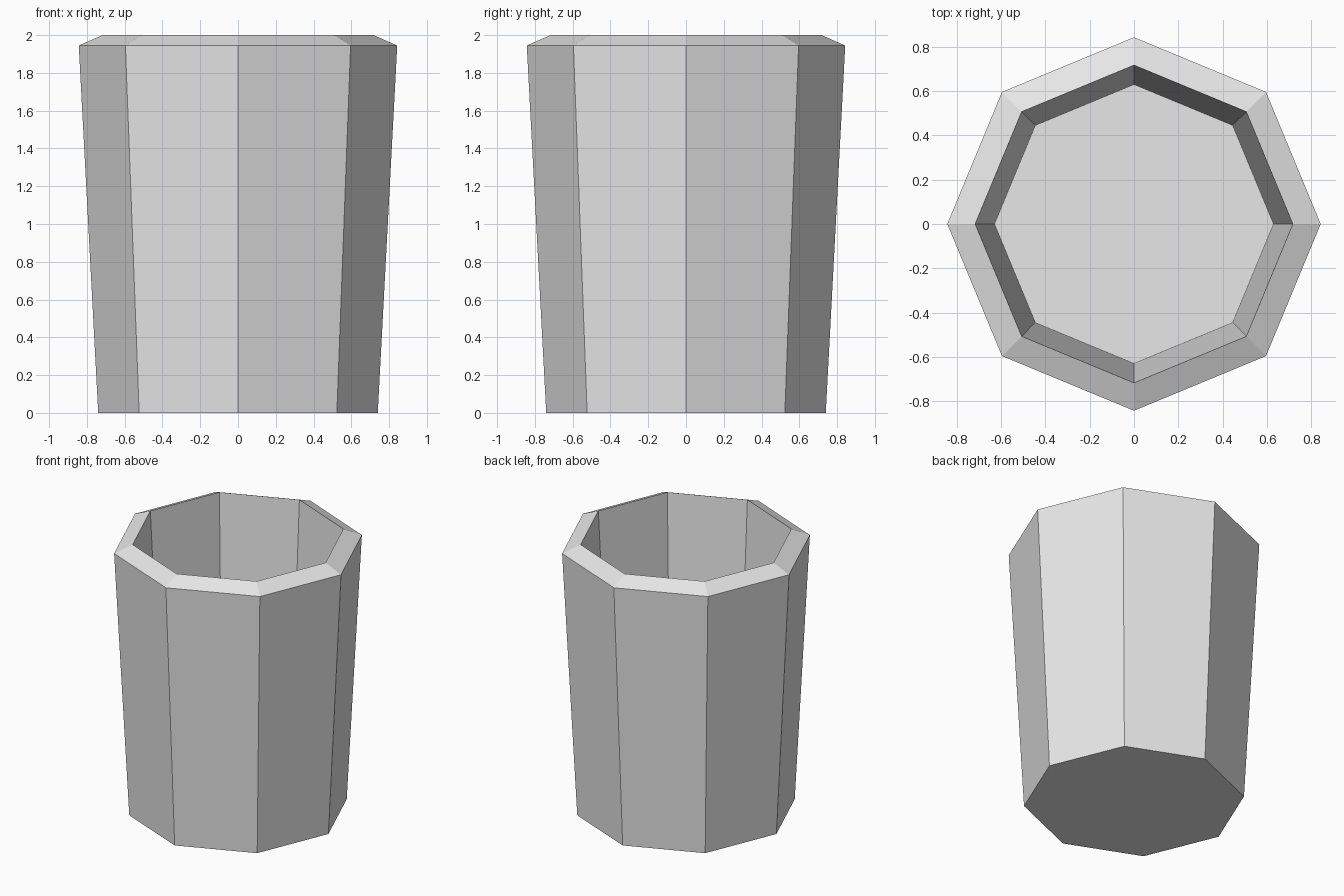
import bpy
import bmesh
from math import cos, sin, tau

SIDES = 8

cube = bpy.data.objects.get("Cube")
if cube:
    bpy.data.objects.remove(cube, do_unlink=True)


def make_material(name, colour):
    mat = bpy.data.materials.new(name)
    mat.use_nodes = True
    mat.diffuse_color = colour
    mat.node_tree.nodes["Principled BSDF"].inputs["Base Color"].default_value = colour
    return mat


def add_ring(bm, radius, z):
    return [bm.verts.new((radius * cos(tau * i / SIDES), radius * sin(tau * i / SIDES), z))
            for i in range(SIDES)]


# Profile: outer base, outer rim, raised inner rim, inner floor
profile = [(0.74, 0), (0.843, 1.945), (0.717, 2), (0.63, 0.36)]

bm = bmesh.new()
rings = [add_ring(bm, r, z) for r, z in profile]

# Outer wall, sloping rim and inner wall
for low, high in zip(rings, rings[1:]):
    for i in range(SIDES):
        j = (i + 1) % SIDES
        bm.faces.new((low[i], low[j], high[j], high[i]))

# Underside and inner floor
bm.faces.new(rings[0][::-1])
bm.faces.new(rings[-1])
bmesh.ops.recalc_face_normals(bm, faces=bm.faces[:])

mesh = bpy.data.meshes.new("cup")
bm.to_mesh(mesh)
bm.free()
mesh.materials.append(make_material("light grey", (0.8, 0.8, 0.8, 1)))
cup = bpy.data.objects.new("cup", mesh)
bpy.context.collection.objects.link(cup)
